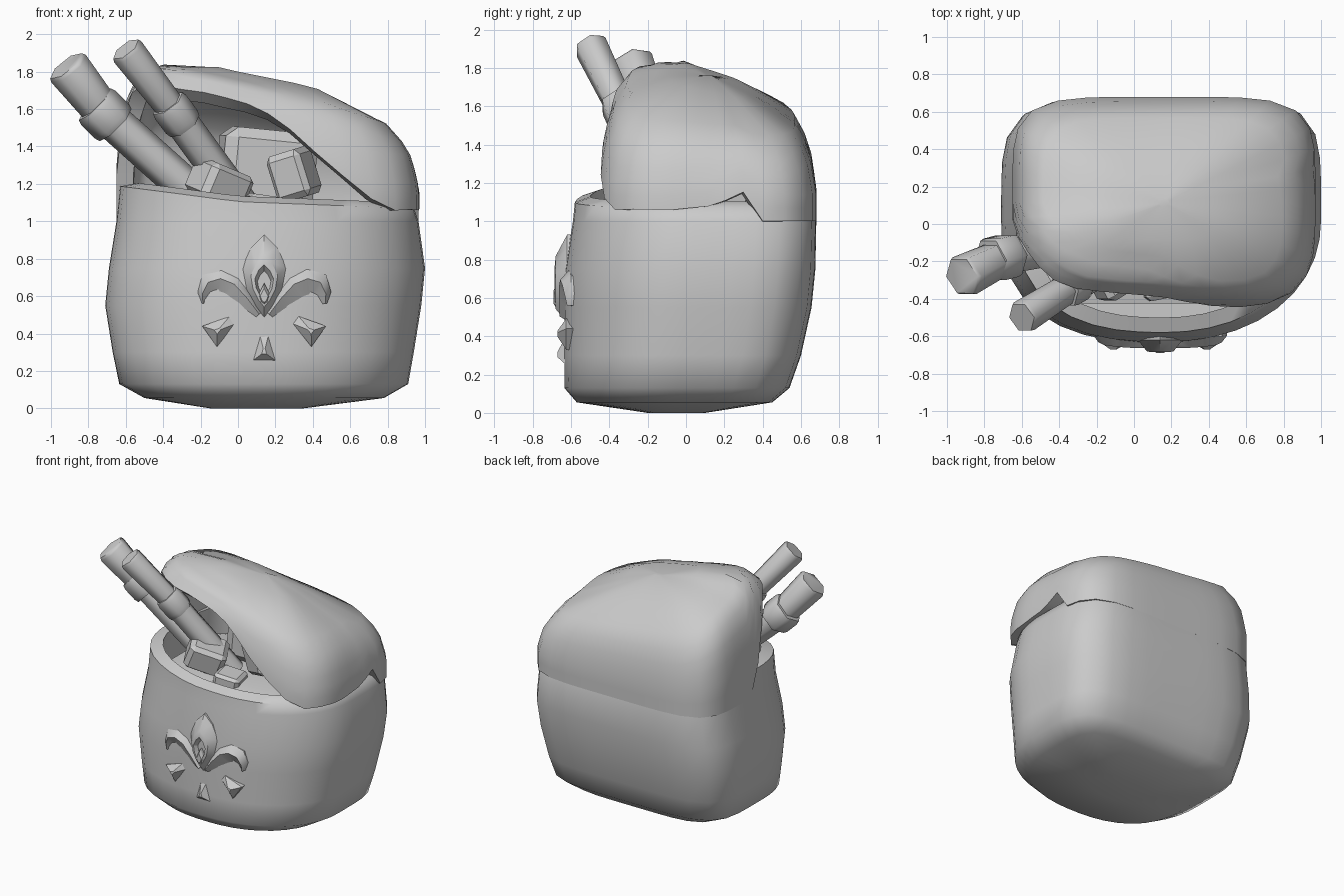
import bpy, bmesh, math
from mathutils import Vector, Matrix

cube = bpy.data.objects.get("Cube")
if cube:
    bpy.data.objects.remove(cube, do_unlink=True)

grey = bpy.data.materials.new("plain grey")
grey.use_nodes = True
grey.diffuse_color = (0.6, 0.6, 0.6, 1)
grey.node_tree.nodes["Principled BSDF"].inputs["Base Color"].default_value = (0.6, 0.6, 0.6, 1)


def interp(points, x):
    """Piecewise linear lookup in sorted (x, value) pairs."""
    if x <= points[0][0]:
        return points[0][1]
    for (a, fa), (b, fb) in zip(points, points[1:]):
        if x <= b:
            return fa + (fb - fa) * (x - a) / (b - a)
    return points[-1][1]


def add_object(name, verts, faces, angle=35, fix=True):
    mesh = bpy.data.meshes.new(name)
    mesh.from_pydata([tuple(v) for v in verts], [], faces)
    if fix:
        bm = bmesh.new()
        bm.from_mesh(mesh)
        bmesh.ops.recalc_face_normals(bm, faces=bm.faces)
        bm.to_mesh(mesh)
        bm.free()
    mesh.materials.append(grey)
    ob = bpy.data.objects.new(name, mesh)
    bpy.context.collection.objects.link(ob)
    bpy.ops.object.select_all(action='DESELECT')
    ob.select_set(True)
    bpy.context.view_layer.objects.active = ob
    bpy.ops.object.shade_smooth_by_angle(angle=math.radians(angle))
    return ob


def loft(name, rings, caps=(True, True), angle=35, fix=True):
    """Skin equal-sized rings of points, with optional end caps."""
    n = len(rings[0])
    verts = [p for ring in rings for p in ring]
    faces = [(r * n + i, r * n + (i + 1) % n, (r + 1) * n + (i + 1) % n, (r + 1) * n + i)
             for r in range(len(rings) - 1) for i in range(n)]
    if caps[0]:
        faces.append(tuple(reversed(range(n))))
    if caps[1]:
        faces.append(tuple(range(len(verts) - n, len(verts))))
    return add_object(name, verts, faces, angle, fix)


def rounded(deg, front_right, front_left, back=5):
    """Unit rounded box outline in a polar direction, with its own squareness per corner."""
    c, s = math.cos(math.radians(deg)), math.sin(math.radians(deg))
    n = back if s > 0 else front_left if c > 0 else front_right
    r = (abs(c) ** n + abs(s) ** n) ** (-1 / n)
    return r * c, r * s


COLS = 40
ANGLES = [i * 360 / COLS for i in range(COLS)]

# Sack body: z, x range, y range of each ring, ending inside the mouth
body_rings = [(0.0, -0.15, 0.35, -0.2, 0.1), (0.055, -0.5, 0.78, -0.57, 0.45),
              (0.13, -0.635, 0.91, -0.635, 0.54), (0.3, -0.67, 0.94, -0.635, 0.6),
              (0.55, -0.71, 0.98, -0.635, 0.655),
              (0.75, -0.69, 1.0, -0.63, 0.675), (1.0, -0.65, 0.965, -0.59, 0.68),
              (1.09, -0.63, 0.94, -0.58, 0.64), (1.12, -0.54, 0.85, -0.5, 0.56),
              (0.85, -0.58, 0.87, -0.53, 0.58)]
rim_rise = [(-0.65, 0.1), (-0.3, 0.055), (0, 0.015), (0.9, -0.02)]
rings = []
for z, x0, x1, y0, y1 in body_rings:
    ring = []
    for a in ANGLES:
        u, v = rounded(a, 2.5, 2.15)
        x = (x0 + x1) / 2 + u * (x1 - x0) / 2
        y = (y0 + y1) / 2 + v * (y1 - y0) / 2
        ring.append((x, y, z + (interp(rim_rise, x) if z > 1.05 else 0)))
    rings.append(ring)
loft("sack_body", rings, angle=60)

# Flap: a lopsided dome whose lower edge rises over the mouth
flap_height = [(-0.65, 1.08), (-0.55, 0.99), (-0.45, 0.92), (-0.3, 0.87), (0, 0.8),
               (0.3, 0.74), (0.69, 0.64), (0.84, 0.58), (0.97, 0.57)]
flap_scale = [(0, 1), (0.3, 1), (0.6, 0.95), (0.8, 0.86), (0.92, 0.73), (1, 0.35)]
flap_edge = [(0, 0.14), (9, 0.2), (18, 0.29), (27, 0), (180, 0), (190, 0.25), (198, 0.5), (210, 0.74),
             (225, 0.8), (245, 0.82), (260, 0.8), (270, 0.75), (280, 0.65), (285, 0.57), (295, 0.4),
             (305, 0.2), (315, 0.1), (325, 0.11), (340, 0.1), (360, 0.14)]
AXIS_X, AXIS_Y = 0.16, 0.115


def flap_point(a, h):
    u, v = rounded(a, 4, 4)
    s = interp(flap_scale, h)
    x, y = AXIS_X + 0.81 * s * u, AXIS_Y + (0.565 if v > 0 else 0.575) * s * v
    drop = (0.3 - 0.15 * x) * max(0, y)
    return x, y, 1 + h * (interp(flap_height, x) - drop)


ROWS = 8
rings = []
for r in range(ROWS):
    t = r / (ROWS - 1)
    rings.append([flap_point(a, interp(flap_edge, a) * (1 - t) + t) for a in ANGLES])
rings.append([(AXIS_X + (x - AXIS_X) * 0.1, AXIS_Y + (y - AXIS_Y) * 0.1, 1.76) for x, y, z in rings[-1]])
flap = loft("sack_flap", rings, caps=(False, True), angle=60, fix=False)
solid = flap.modifiers.new("thickness", 'SOLIDIFY')
solid.thickness = 0.09
solid.offset = -1
split = flap.modifiers.new("crisp_lip", 'EDGE_SPLIT')
split.split_angle = math.radians(55)


# Six-sided sticks with a collar
def stick(name, path, sides=6):
    """path: (point, radius) pairs along a straight line."""
    axis = (path[-1][0] - path[0][0]).normalized()
    side = axis.cross(Vector((0, 1, 0))).normalized()
    up = axis.cross(side)
    rings = []
    for p, rad in path:
        rings.append([p + rad * (math.cos(k * math.tau / sides) * side
                                 + math.sin(k * math.tau / sides) * up) for k in range(sides)])
    loft(name, rings, angle=62)


def collared(name, low, mid, tip, r_low, r_band, r_tip):
    low, mid, tip = Vector(low), Vector(mid), Vector(tip)
    d = (tip - low).normalized()
    stick(name + "_lower", [(low, r_low), (mid, r_low)])
    stick(name + "_collar", [(mid - d * 0.08, r_band * 0.93), (mid - d * 0.05, r_band),
                             (mid + d * 0.05, r_band), (mid + d * 0.08, r_band * 0.93)])
    stick(name + "_upper", [(mid, r_tip * 0.85), (tip - d * 0.02, r_tip), (tip, r_tip * 0.92)])


collared("left_stick", (-0.15, -0.08, 1.07), (-0.71, -0.18, 1.57), (-0.92, -0.28, 1.83), 0.1, 0.13, 0.118)
collared("right_stick", (0.05, -0.12, 1.05), (-0.33, -0.33, 1.57), (-0.6, -0.5, 1.92), 0.09, 0.105, 0.092)


# Chunks of loot in the mouth
def chunk(name, loc, size, turn):
    bm = bmesh.new()
    bmesh.ops.create_cube(bm, size=1)
    bmesh.ops.bevel(bm, geom=bm.edges[:], offset=0.13, segments=1, affect='EDGES')
    rot = Matrix.Rotation(turn, 4, 'Y') @ Matrix.Rotation(turn * 1.3, 4, 'Z')
    bm.transform(Matrix.Translation(loc) @ rot @ Matrix.Diagonal((*size, 1)))
    verts = [v.co.copy() for v in bm.verts]
    faces = [[v.index for v in f.verts] for f in bm.faces]
    bm.free()
    add_object(name, verts, faces, 20)


chunk("large_chunk", (0.15, 0.15, 1.28), (0.5, 0.35, 0.42), 0.1)
chunk("left_chunk", (-0.1, -0.25, 1.2), (0.28, 0.25, 0.2), 0.4)
chunk("right_chunk", (0.3, -0.12, 1.25), (0.2, 0.22, 0.26), -0.3)
chunk("small_chunk", (0.14, -0.3, 1.07), (0.2, 0.2, 0.14), 0.15)
chunk("loot_fill", (0.12, 0.0, 0.98), (1.1, 0.85, 0.2), 0.0)

# Raised flower emblem, mirrored about x = MID
MID = 0.14


def relief(name, outline, steps, centre):
    """Stack scaled copies of an outline; steps are (scale, y)."""
    cx, cz = centre
    loft(name, [[(cx + (x - cx) * s, y, cz + (z - cz) * s) for x, z in outline] for s, y in steps],
         angle=30)


def mirrored(half):
    return half + [(2 * MID - x, z) for x, z in reversed(half) if abs(x - MID) > 0.001]


petal = mirrored([(MID, 0.93), (0.07, 0.86), (0.02, 0.75), (0.04, 0.63), (0.09, 0.53), (MID, 0.47)])
relief("centre_petal", petal, [(1, -0.55), (1, -0.62), (0.6, -0.68), (0.42, -0.685), (0.3, -0.65)], (MID, 0.65))
drop = mirrored([(MID, 0.67), (0.105, 0.6), (0.12, 0.56), (MID, 0.545)])
relief("petal_drop", drop, [(1, -0.63), (1, -0.67), (0.6, -0.69)], (MID, 0.6))

# Curl centre line: distance from the middle, height, half width
curl = [(0.03, 0.5, 0.02), (0.1, 0.58, 0.05), (0.17, 0.65, 0.068), (0.235, 0.675, 0.075),
        (0.29, 0.66, 0.068), (0.32, 0.61, 0.04), (0.325, 0.56, 0.012)]
for side, sign in (("left", 1), ("right", -1)):
    rings = []
    for i, (x, z, rad) in enumerate(curl):
        a, b = curl[max(i - 1, 0)], curl[min(i + 1, len(curl) - 1)]
        d = Vector((b[0] - a[0], 0, b[1] - a[1])).normalized()
        across = Vector((-d.z, 0, d.x))
        c = Vector((x, -0.635 + x * 0.12, z))
        out = Vector((0, -0.02 - rad * 0.4, 0))
        back = Vector((0, 0.09, 0))
        ring = [c + across * rad, c + out + across * rad * 0.25, c - across * rad,
                c + back - across * rad, c + back + across * rad]
        rings.append([(MID + sign * p.x, p.y, p.z) for p in ring])
    loft(side + "_curl", rings, angle=40)

# Wedge rays below the flower
ray = [(-0.025, 0.08), (0.025, 0.08), (0.068, -0.07), (-0.068, -0.07)]
for name, turn, x0, z0 in (("right_ray", -0.95, MID - 0.235, 0.425), ("centre_ray", 0, MID, 0.32),
                           ("left_ray", 0.95, MID + 0.235, 0.425)):
    c, s = math.cos(turn), math.sin(turn)
    outline = [(x0 + x * c - z * s, z0 + x * s + z * c) for x, z in ray]
    relief(name, outline, [(1, -0.54), (1, -0.625), (0.2, -0.67)], (x0 + 0.02 * s, z0 - 0.02 * c))
